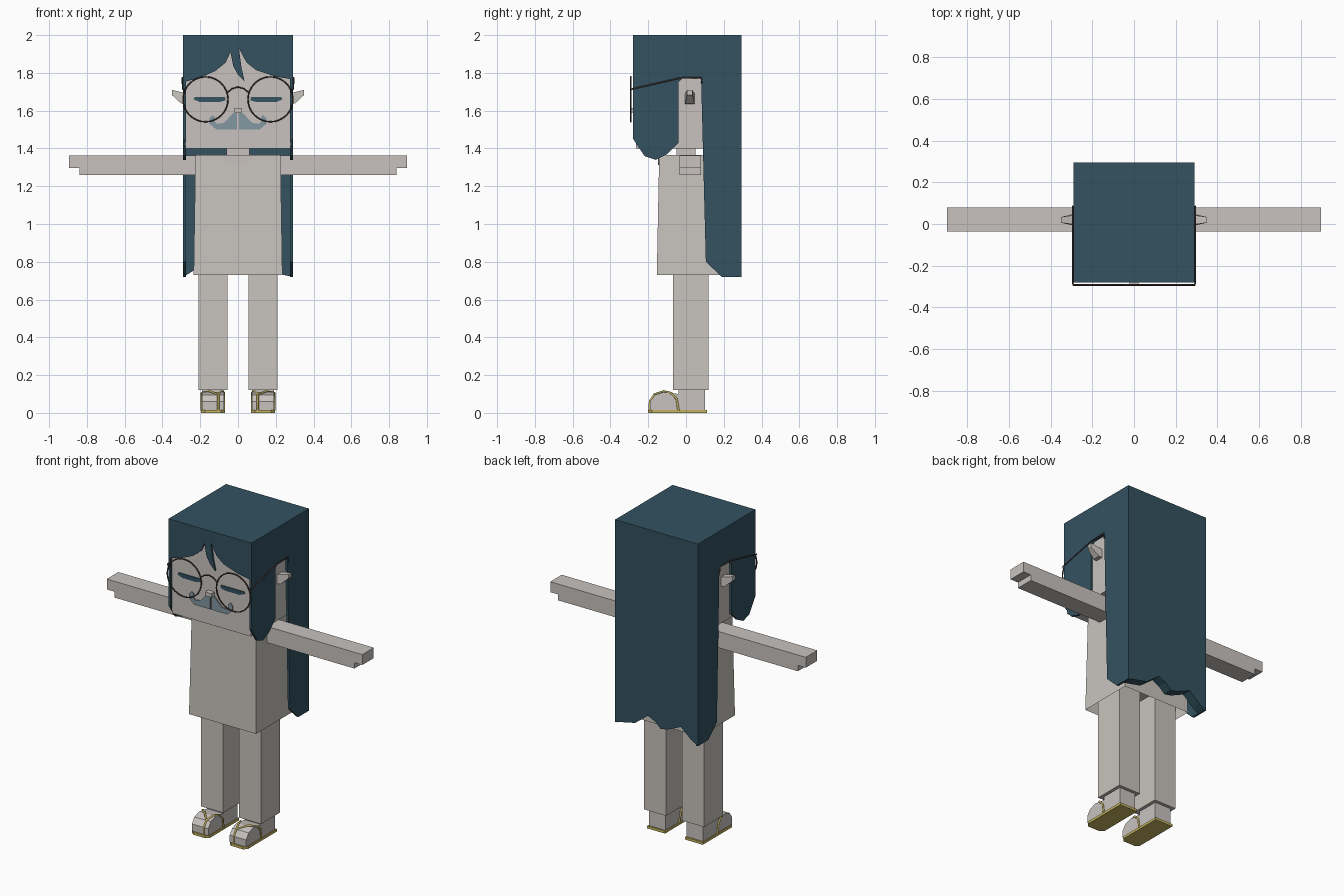
import bpy, bmesh, math
from mathutils import Vector

if "Cube" in bpy.data.objects:
    bpy.data.objects.remove(bpy.data.objects["Cube"])


def material(name, rgb):
    m = bpy.data.materials.new(name)
    m.use_nodes = True
    col = (*rgb, 1)
    m.diffuse_color = col
    m.node_tree.nodes["Principled BSDF"].inputs["Base Color"].default_value = col
    return m


SKIN = material("pale skin", (0.58, 0.545, 0.52))
CLOTH = material("pale cloth", (0.58, 0.55, 0.51))
HAIR = material("dark teal hair", (0.033, 0.085, 0.117))
STACHE = material("blue grey moustache", (0.23, 0.31, 0.36))
WIRE = material("dark brown wire", (0.07, 0.05, 0.045))
STRAP = material("sandal yellow", (0.56, 0.46, 0.12))


def finish(name, bm, mat):
    bmesh.ops.recalc_face_normals(bm, faces=bm.faces)
    me = bpy.data.meshes.new(name)
    bm.to_mesh(me)
    bm.free()
    me.materials.append(mat)
    ob = bpy.data.objects.new(name, me)
    bpy.context.collection.objects.link(ob)
    return ob


def prism(name, pts, axis, lo, hi, mat):
    """Extrude a 2D outline along an axis from lo to hi."""
    def place(p, d):
        c = list(p)
        c.insert(axis, d)
        return c
    bm = bmesh.new()
    face = bm.faces.new([bm.verts.new(place(p, lo)) for p in pts])
    new = bmesh.ops.extrude_face_region(bm, geom=[face])["geom"]
    move = [0, 0, 0]
    move[axis] = hi - lo
    bmesh.ops.translate(bm, vec=move, verts=[v for v in new if isinstance(v, bmesh.types.BMVert)])
    return finish(name, bm, mat)


def box(name, x, y, z, mat):
    pts = [(x[0], y[0]), (x[1], y[0]), (x[1], y[1]), (x[0], y[1])]
    return prism(name, pts, 2, z[0], z[1], mat)


def wire(name, pts, r, mat, closed=False):
    cu = bpy.data.curves.new(name, "CURVE")
    cu.dimensions = "3D"
    cu.bevel_depth = r
    cu.bevel_resolution = 1
    cu.use_fill_caps = True
    sp = cu.splines.new("POLY")
    sp.points.add(len(pts) - 1)
    for p, c in zip(sp.points, pts):
        p.co = (*c, 1)
    sp.use_cyclic_u = closed
    cu.materials.append(mat)
    ob = bpy.data.objects.new(name, cu)
    bpy.context.collection.objects.link(ob)


def flip(pts, s):
    return [(s * p[0], *p[1:]) for p in pts]


SIDES = (("left", 1), ("right", -1))

# Head, neck and nose
box("head", (-0.277, 0.277), (-0.266, 0.25), (1.4, 1.975), SKIN)
box("neck", (-0.06, 0.06), (-0.05, 0.05), (1.33, 1.42), SKIN)
box("nose", (-0.022, 0.022), (-0.297, -0.26), (1.59, 1.615), SKIN)

# Shirt: tapered, hollow underneath
bm = bmesh.new()
bmesh.ops.create_cube(bm, size=1)
for v in bm.verts:
    top = v.co.z > 0
    v.co.x *= 0.45 if top else 0.47
    v.co.y = v.co.y * (0.33 if top else 0.355) + 0.023
    v.co.z = 1.365 if top else 0.73
bm.faces.ensure_lookup_table()
under = min(bm.faces, key=lambda f: f.calc_center_median().z)
bmesh.ops.inset_region(bm, faces=[under], thickness=0.015)
bmesh.ops.translate(bm, vec=(0, 0, 0.1), verts=under.verts)
finish("shirt", bm, CLOTH)

# Neckline on the chest
arc = [(0.085 * math.cos(a), 1.364 + 0.052 * math.sin(a))
       for a in (math.pi + i * math.pi / 10 for i in range(11))]
prism("neckline", arc, 1, -0.147, -0.138, SKIN)

# Hair: shell of panels merged into one mesh
fringe = [(-0.29, 2), (-0.29, 1.75), (-0.2, 1.775), (-0.12, 1.81), (-0.065, 1.855), (-0.04, 1.91),
          (-0.025, 1.835), (0.0, 1.79), (0.035, 1.755), (0.018, 1.83), (0.005, 1.93),
          (0.045, 1.855), (0.095, 1.815), (0.2, 1.78), (0.29, 1.765), (0.29, 2)]
side = [(-0.28, 2), (-0.28, 1.45), (-0.22, 1.36), (-0.16, 1.34), (-0.1, 1.37), (-0.04, 1.43),
        (-0.04, 1.75), (-0.02, 1.77), (0.08, 1.77), (0.105, 0.8), (0.19, 0.72), (0.295, 0.72),
        (0.295, 2)]
back = [(0.29, 2), (0.29, 0.72), (0.15, 0.75), (0.06, 0.82), (0.01, 0.795), (-0.03, 0.76),
        (-0.08, 0.77), (-0.17, 0.81), (-0.24, 0.75), (-0.29, 0.72), (-0.29, 2)]
hair = box("hair", (-0.29, 0.29), (-0.28, 0.295), (1.96, 2), HAIR)
panels = [prism("fringe", fringe, 1, -0.28, -0.268, HAIR),
          prism("hair_back", back, 1, 0.235, 0.295, HAIR),
          prism("hair_left", side, 0, 0.276, 0.29, HAIR),
          prism("hair_right", side, 0, -0.29, -0.276, HAIR)]
bpy.context.view_layer.objects.active = hair
for p in panels:
    mod = hair.modifiers.new("merge", "BOOLEAN")
    mod.operation = "UNION"
    mod.solver = "EXACT"
    mod.object = p
    bpy.ops.object.modifier_apply(modifier=mod.name)
    bpy.data.objects.remove(p)
bm = bmesh.new()
bm.from_mesh(hair.data)
bmesh.ops.dissolve_limit(bm, angle_limit=0.01, verts=bm.verts, edges=bm.edges)
bm.to_mesh(hair.data)
bm.free()

eye = [(0.07, 1.672), (0.23, 1.672), (0.235, 1.66), (0.2, 1.645), (0.1, 1.645), (0.065, 1.655)]
stache = [(0.004, 1.588), (0.025, 1.588), (0.075, 1.535), (0.11, 1.53), (0.125, 1.545),
          (0.12, 1.565), (0.135, 1.577), (0.152, 1.56), (0.15, 1.53), (0.115, 1.5), (0.004, 1.5)]
ear = [(0.27, 1.69), (0.35, 1.71), (0.35, 1.683), (0.3, 1.637), (0.27, 1.635)]
arm = [(0.2, 1.26), (0.84, 1.26), (0.84, 1.297), (0.895, 1.297), (0.895, 1.363), (0.2, 1.363)]
toe = [(-0.04, 0.015), (-0.19, 0.015), (-0.19, 0.06), (-0.165, 0.095), (-0.12, 0.11), (-0.04, 0.1)]

for tag, s in SIDES:
    # Face details
    prism(tag + "_closed_eye", flip(eye, s), 1, -0.271, -0.263, HAIR)
    prism(tag + "_moustache", flip(stache, s), 1, -0.273, -0.264, STACHE)
    e = prism(tag + "_ear", flip(ear, s), 1, -0.005, 0.045, SKIN)
    for v in e.data.vertices:
        if abs(v.co.x) > 0.34:
            v.co.y = 0.02 + (v.co.y - 0.02) * 0.55

    # Arm with stepped hand
    prism(tag + "_arm", flip(arm, s), 1, -0.035, 0.08, SKIN)

    # Leg and foot
    box(tag + "_leg", sorted((s * 0.055, s * 0.21)), (-0.07, 0.12), (0.12, 0.9), CLOTH)
    xs = sorted((s * 0.075, s * 0.19))
    box(tag + "_heel", xs, (-0.04, 0.1), (0.015, 0.13), SKIN)
    prism(tag + "_toes", toe, 0, *xs, SKIN)

    # Sandal sole with cut front corners, and strap
    sole = [(0.07, 0.11), (0.07, -0.18), (0.09, -0.2), (0.175, -0.2), (0.195, -0.18), (0.195, 0.11)]
    prism(tag + "_sole", flip(sole, s), 2, 0, 0.016, STRAP)
    for part, x in (("inner", 0.073), ("outer", 0.192)):
        mid = (x + 0.105) / 2
        path = [(0.105, -0.193, 0.015), (0.105, -0.192, 0.062), (0.105, -0.167, 0.098),
                (mid, -0.12, 0.114), (x, -0.08, 0.106), (x, -0.05, 0.075), (x, -0.04, 0.012)]
        wire(f"{tag}_{part}_strap", flip(path, s), 0.006, STRAP)

    # Glasses rim and temple
    rim = [(s * 0.172 + 0.119 * math.cos(a), -0.292, 1.66 + 0.119 * math.sin(a))
           for a in (i * math.tau / 32 for i in range(32))]
    wire(tag + "_rim", rim, 0.004, WIRE, closed=True)
    temple = [(0.286, -0.292, 1.71), (0.294, -0.285, 1.715), (0.294, -0.03, 1.773),
              (0.294, 0.08, 1.775), (0.294, 0.085, 1.74)]
    wire(tag + "_temple", flip(temple, s), 0.004, WIRE)

bridge = [(x, -0.292, 1.725 - 9 * x * x) for x in (-0.056, -0.03, 0, 0.03, 0.056)]
wire("glasses_bridge", bridge, 0.004, WIRE)
